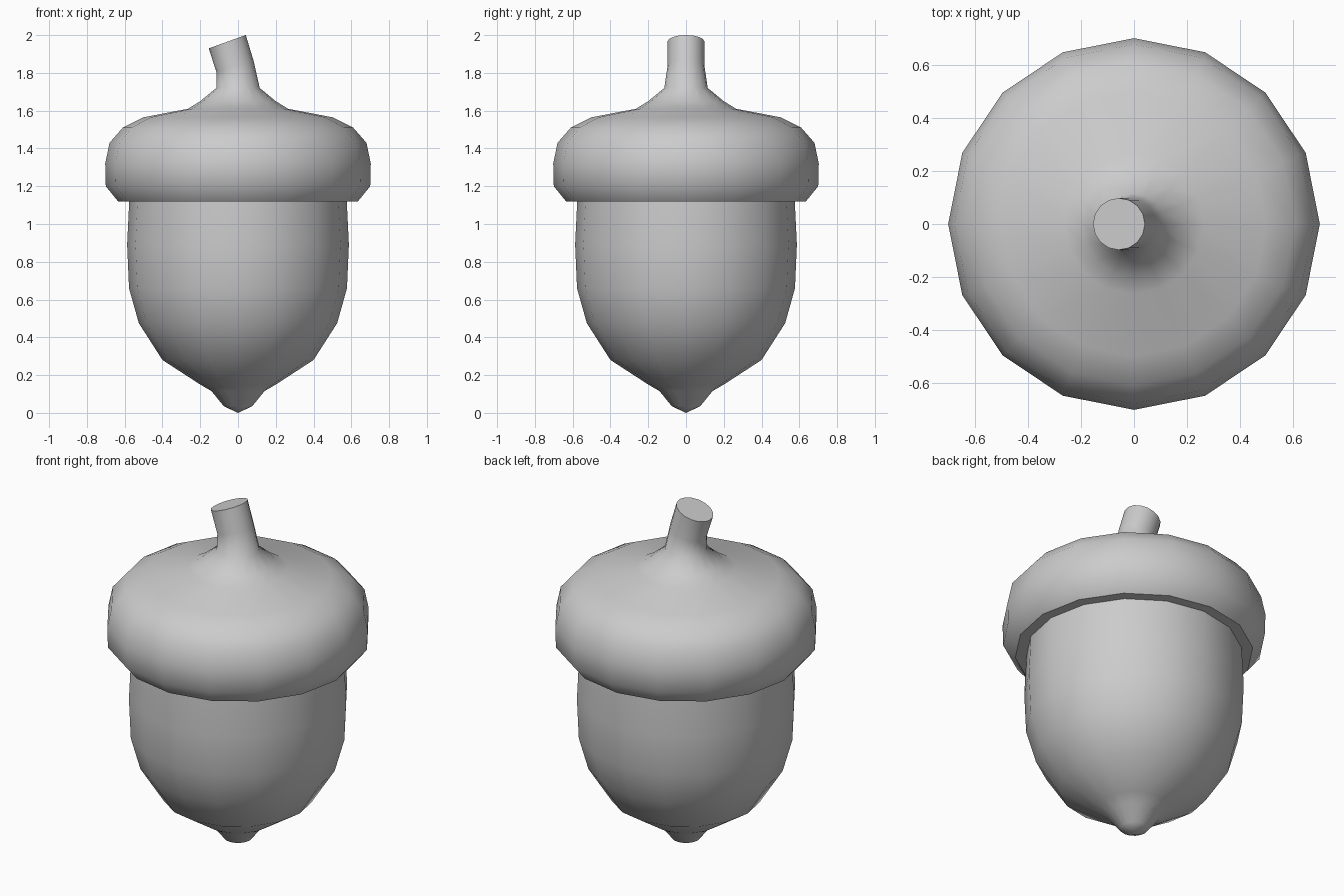
import bpy, bmesh, math

if "Cube" in bpy.data.objects:
    bpy.data.objects.remove(bpy.data.objects["Cube"])

SIDES = 16
grey = bpy.data.materials.new("plain_grey")
grey.diffuse_color = (0.6, 0.6, 0.6, 1)
grey.use_nodes = True
grey.node_tree.nodes["Principled BSDF"].inputs["Base Color"].default_value = grey.diffuse_color


def lathe(name, rings, cap_start=False, cap_end=False, angle=50):
    """Skin a stack of rings: (radius, z, centre x, tilt as dz/dx)."""
    bm = bmesh.new()
    loops = []
    for r, z, cx, tilt in rings:
        if r == 0:
            loops.append([bm.verts.new((cx, 0, z))])
            continue
        loop = []
        for i in range(SIDES):
            a = 2 * math.pi * i / SIDES
            x = r * math.cos(a)
            loop.append(bm.verts.new((cx + x, r * math.sin(a), z + tilt * x)))
        loops.append(loop)
    for a, b in zip(loops, loops[1:]):
        for i in range(SIDES):
            j = (i + 1) % SIDES
            if len(a) == 1:
                bm.faces.new((a[0], b[j], b[i]))
            else:
                bm.faces.new((a[i], a[j], b[j], b[i]))
    if cap_start:
        bm.faces.new(loops[0][::-1])
    if cap_end:
        bm.faces.new(loops[-1])
    bmesh.ops.recalc_face_normals(bm, faces=bm.faces)
    mesh = bpy.data.meshes.new(name)
    bm.to_mesh(mesh)
    bm.free()
    mesh.materials.append(grey)
    ob = bpy.data.objects.new(name, mesh)
    bpy.context.collection.objects.link(ob)
    bpy.ops.object.select_all(action='DESELECT')
    ob.select_set(True)
    bpy.context.view_layer.objects.active = ob
    bpy.ops.object.shade_smooth_by_angle(angle=math.radians(angle))
    return ob


# nut with pointed tip
nut = [(0, 0), (0.075, 0.035), (0.14, 0.115), (0.20, 0.15), (0.40, 0.28),
       (0.525, 0.475), (0.577, 0.66), (0.587, 0.89), (0.575, 1.14)]
lathe("nut", [(r, z, 0, 0) for r, z in nut], cap_end=True)

# cup, flaring up into the bent stem
cup = [(0.57, 1.12), (0.635, 1.12), (0.70, 1.20), (0.703, 1.32), (0.68, 1.43),
       (0.61, 1.51), (0.50, 1.565), (0.265, 1.61), (0.20, 1.65)]
stem = [(0.115, 1.72, 0, 0), (0.098, 1.835, -0.016, 0.32), (0.098, 1.965, -0.057, 0.36)]
lathe("cup_and_stem", [(r, z, 0, 0) for r, z in cup] + stem, cap_start=True, cap_end=True)
